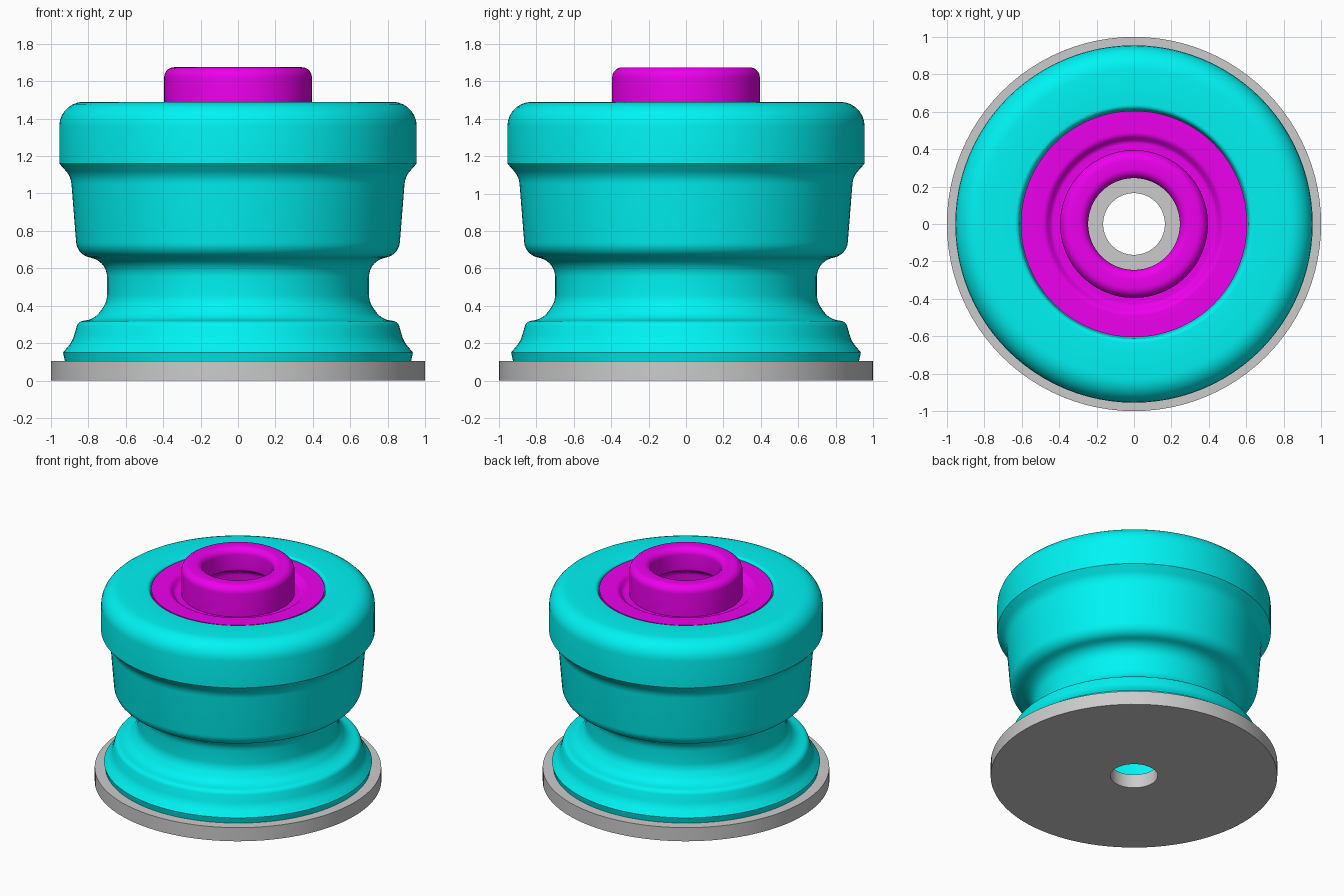
import bpy, bmesh, math
from mathutils import Vector

if "Cube" in bpy.data.objects:
    bpy.data.objects.remove(bpy.data.objects["Cube"])

SEGMENTS = 96


def rounded(points, steps=7):
    """Closed (r, z, fillet radius) profile -> list of 2D points with round corners."""
    out = []
    n = len(points)
    for i, (r, z, rad) in enumerate(points):
        p = Vector((r, z))
        if rad == 0:
            out.append(p)
            continue
        a = Vector(points[i - 1][:2]) - p
        b = Vector(points[(i + 1) % n][:2]) - p
        half = a.angle(b) / 2
        cut = min(rad / math.tan(half), a.length * 0.49, b.length * 0.49)
        rad = cut * math.tan(half)
        a.normalize()
        b.normalize()
        centre = p + (a + b).normalized() * (rad / math.sin(half))
        start, end = p + a * cut - centre, p + b * cut - centre
        sweep = start.angle(end)
        for k in range(steps + 1):
            t = k / steps
            out.append(centre + (start * math.sin((1 - t) * sweep)
                                 + end * math.sin(t * sweep)) / math.sin(sweep))
    return out


def lathe(name, points, colour=None):
    """Revolve a closed profile around z."""
    profile = rounded(points)
    bm = bmesh.new()
    rings = []
    for s in range(SEGMENTS):
        a = 2 * math.pi * s / SEGMENTS
        rings.append([bm.verts.new((p.x * math.cos(a), p.x * math.sin(a), p.y))
                      for p in profile])
    n = len(profile)
    for s in range(SEGMENTS):
        r0, r1 = rings[s], rings[(s + 1) % SEGMENTS]
        for i in range(n):
            j = (i + 1) % n
            bm.faces.new((r0[i], r1[i], r1[j], r0[j]))
    bmesh.ops.recalc_face_normals(bm, faces=bm.faces)
    mesh = bpy.data.meshes.new(name)
    bm.to_mesh(mesh)
    bm.free()
    obj = bpy.data.objects.new(name, mesh)
    bpy.context.collection.objects.link(obj)
    if colour:
        mat = bpy.data.materials.new(name + "_colour")
        mat.diffuse_color = colour
        mat.use_nodes = True
        mat.node_tree.nodes["Principled BSDF"].inputs["Base Color"].default_value = mat.diffuse_color
        mesh.materials.append(mat)
    bpy.ops.object.select_all(action='DESELECT')
    obj.select_set(True)
    bpy.context.view_layer.objects.active = obj
    bpy.ops.object.shade_smooth_by_angle(angle=math.radians(25))
    return obj


# Base washer with a centre hole
lathe("base_plate", [(0.165, 0, 0), (1, 0, 0), (1, 0.105, 0), (0.165, 0.105, 0)])

# Flexible body: flared foot, narrow waist, tapered barrel, rounded cap
lathe("rubber_body", [
    (0.45, 0.105, 0), (0.925, 0.105, 0), (0.935, 0.15, 0),
    (0.885, 0.21, 0.15), (0.855, 0.315, 0.04), (0.765, 0.33, 0.12),
    (0.70, 0.42, 0.12), (0.70, 0.635, 0.13), (0.86, 0.675, 0.09),
    (0.893, 1.09, 0.12), (0.955, 1.16, 0), (0.955, 1.49, 0.13),
    (0.615, 1.49, 0.025), (0.605, 1.42, 0), (0.45, 1.42, 0),
], (0, 0.9, 0.9, 1))

# Inner sleeve: raised collar, shallow groove and flat flange
lathe("inner_sleeve", [
    (0.245, 1.675, 0.05), (0.245, 1.50, 0.03), (0.32, 1.46, 0.04),
    (0.32, 0.60, 0), (0.45, 0.60, 0), (0.45, 1.42, 0),
    (0.605, 1.42, 0), (0.605, 1.48, 0), (0.475, 1.48, 0.04),
    (0.44, 1.445, 0.03), (0.395, 1.445, 0), (0.395, 1.675, 0.055),
], (0.85, 0.0, 0.85, 1))
